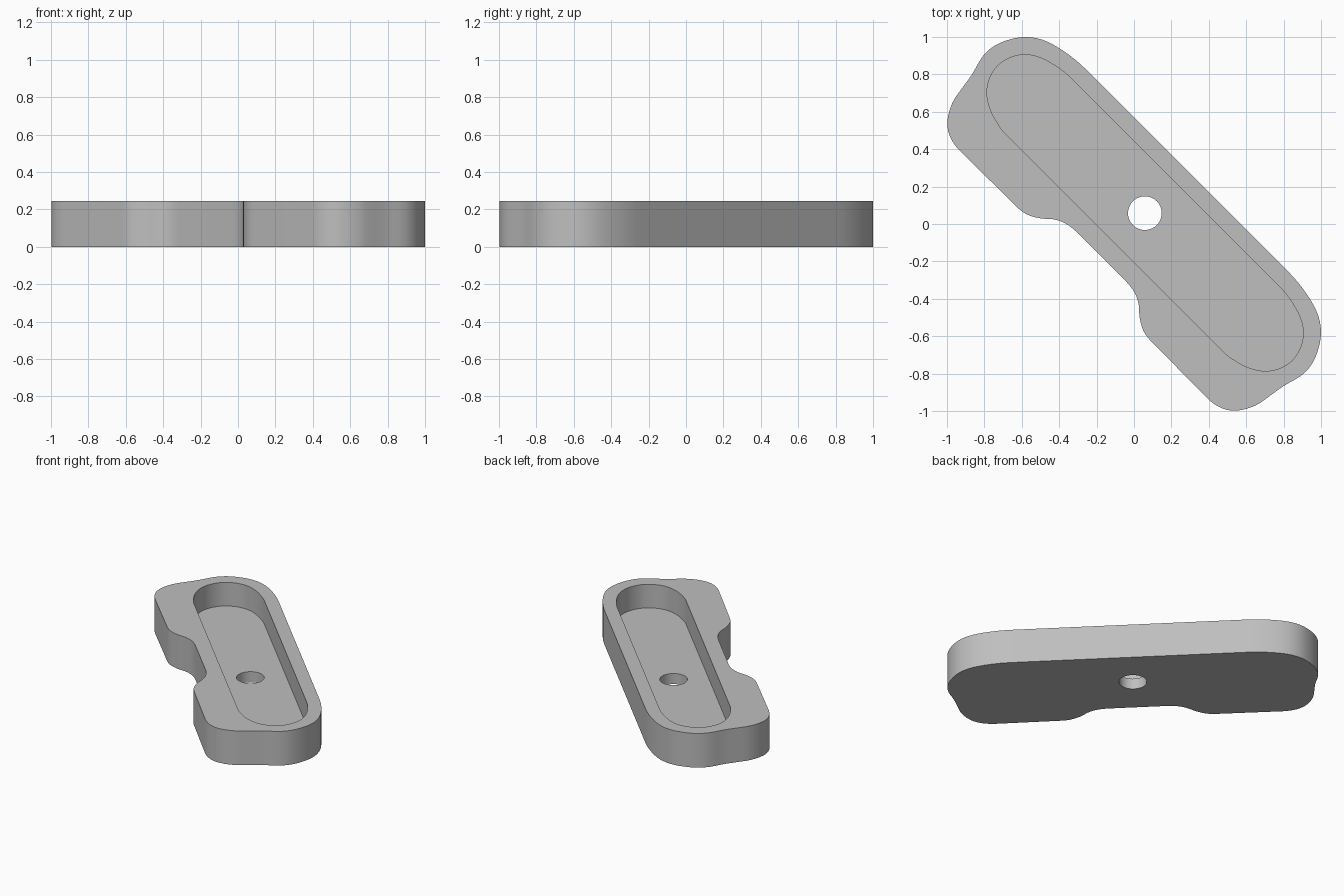
import bpy
import bmesh
import math
from mathutils import Vector

HEIGHT, FLOOR = 0.245, 0.076

cube = bpy.data.objects.get("Cube")
if cube:
    bpy.data.objects.remove(cube)

# Half profiles, mirrored across the diagonal y = x
BODY = [(-0.24, 0.81), (-0.31, 0.875), (-0.40, 0.94), (-0.49, 0.985),
        (-0.58, 1.0), (-0.67, 0.985), (-0.75, 0.95), (-0.81, 0.895),
        (-0.866, 0.80), (-0.92, 0.725), (-0.97, 0.65), (-0.998, 0.55),
        (-0.985, 0.47), (-0.935, 0.395), (-0.62, 0.085), (-0.57, 0.05),
        (-0.50, 0.03), (-0.43, 0.025), (-0.37, 0.005), (-0.31, -0.04)]
POCKET = [(-0.34, 0.783), (-0.42, 0.845), (-0.50, 0.888), (-0.58, 0.905),
          (-0.66, 0.89), (-0.73, 0.845), (-0.775, 0.77), (-0.786, 0.69),
          (-0.765, 0.605), (-0.73, 0.54), (-0.69, 0.485)]


def mirrored_loop(half, steps=3):
    """Close a half profile by mirroring and round its short segments."""
    pts = [Vector(p) for p in half + [(y, x) for x, y in reversed(half)]]
    n = len(pts)
    tangents = [(pts[(i + 1) % n] - pts[i - 1]).normalized() for i in range(n)]
    out = []
    for i, a in enumerate(pts):
        j = (i + 1) % n
        b = pts[j]
        length = (b - a).length
        out.append(a)
        if length > 0.25:
            continue
        h1, h2 = a + tangents[i] * length / 3, b - tangents[j] * length / 3
        for k in range(1, steps):
            t = k / steps
            s = 1 - t
            out.append(a * s**3 + h1 * 3 * s * s * t + h2 * 3 * s * t * t + b * t**3)
    return out


bm = bmesh.new()


def ring(points, z):
    verts = [bm.verts.new((p.x, p.y, z)) for p in points]
    return [bm.edges.new((v, verts[(i + 1) % len(verts)])) for i, v in enumerate(verts)]


def wall(points, z0, z1):
    """Two rings joined by a vertical wall; returns both edge rings."""
    low, high = ring(points, z0), ring(points, z1)
    bmesh.ops.bridge_loops(bm, edges=low + high)
    return low, high


def cap(*rings):
    bmesh.ops.triangle_fill(bm, edges=[e for r in rings for e in r], use_beauty=True)


hole = [Vector((0.058 + 0.09 * math.cos(a), 0.058 + 0.09 * math.sin(a)))
        for a in (math.tau * i / 40 for i in range(40))]

# Outer wall, recessed pocket and through hole
body_low, body_high = wall(mirrored_loop(BODY), 0, HEIGHT)
pocket_low, pocket_high = wall(mirrored_loop(POCKET), FLOOR, HEIGHT)
hole_low, hole_high = wall(hole, 0, FLOOR)

# Rim, pocket floor and underside
cap(body_high, pocket_high)
cap(pocket_low, hole_high)
cap(body_low, hole_low)
bmesh.ops.recalc_face_normals(bm, faces=bm.faces)

mesh = bpy.data.meshes.new("recessed_plate")
bm.to_mesh(mesh)
bm.free()
plate = bpy.data.objects.new("recessed_plate", mesh)
bpy.context.collection.objects.link(plate)

# Plain grey finish
grey = bpy.data.materials.new("plain_grey")
grey.use_nodes = True
colour = (0.52, 0.52, 0.52, 1)
grey.diffuse_color = colour
grey.node_tree.nodes["Principled BSDF"].inputs["Base Color"].default_value = colour
mesh.materials.append(grey)

bpy.ops.object.select_all(action='DESELECT')
plate.select_set(True)
bpy.context.view_layer.objects.active = plate
bpy.ops.object.shade_smooth_by_angle(angle=math.radians(30))
